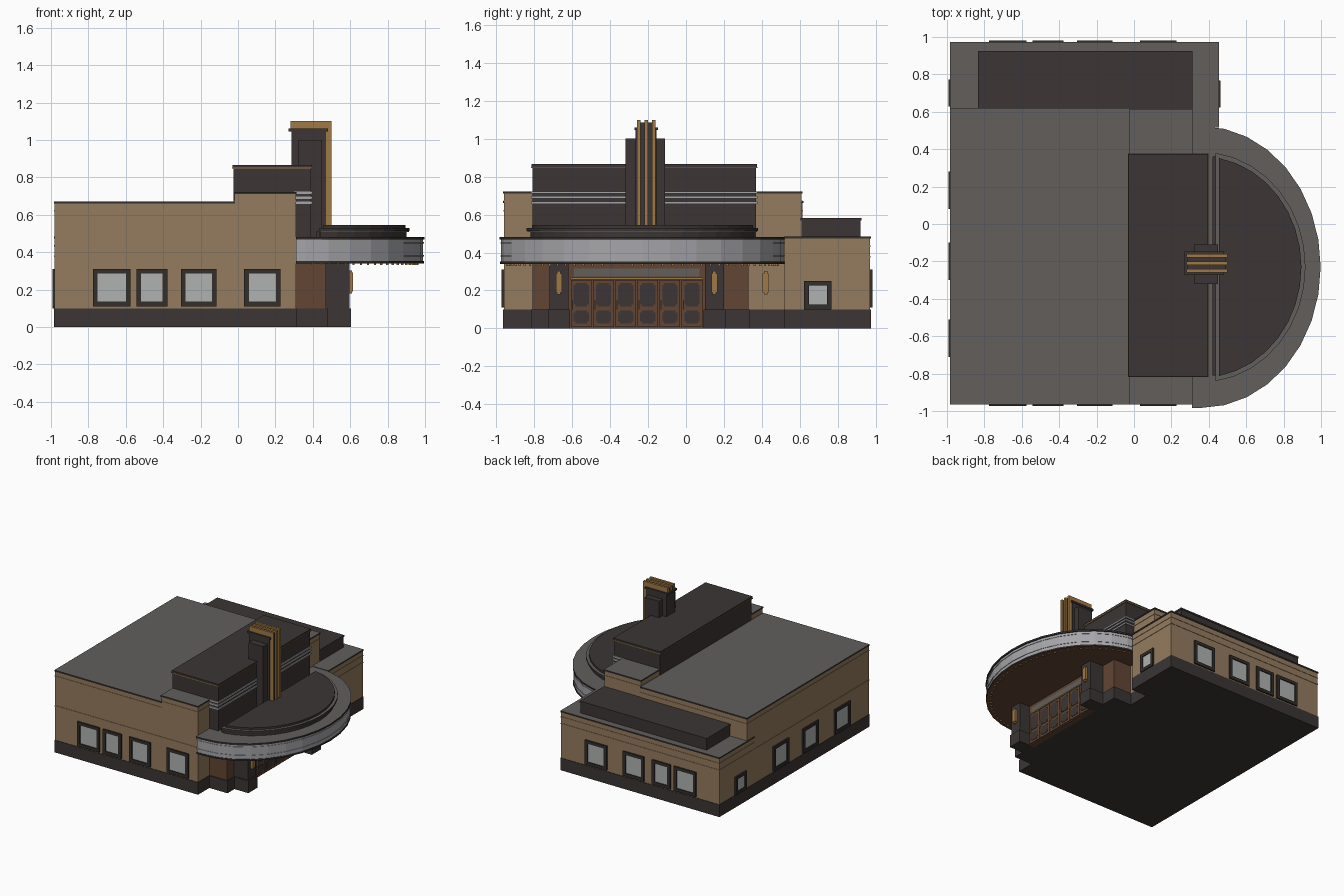
import bpy, bmesh, math

if "Cube" in bpy.data.objects:
    bpy.data.objects.remove(bpy.data.objects["Cube"])


def mat(name, r, g, b):
    lin = [((c / 255 + 0.055) / 1.055) ** 2.4 for c in (r, g, b)]
    m = bpy.data.materials.new(name)
    m.diffuse_color = (*lin, 1)
    m.use_nodes = True
    m.node_tree.nodes["Principled BSDF"].inputs["Base Color"].default_value = m.diffuse_color
    return m


TAN = mat("tan_stucco", 149, 123, 95)
ROOF = mat("roof_grey", 98, 95, 92)
DARK = mat("dark_stone", 60, 53, 53)
SILVER = mat("silver_metal", 166, 165, 169)
GLASS = mat("pale_glass", 176, 178, 178)
GOLD = mat("gold_trim", 160, 122, 70)
WOOD = mat("brown_wood", 98, 69, 52)
FRAME = mat("window_frame", 50, 46, 43)


def prism(name, pts, z0, z1, side, top=None, bottom=None):
    """Extrude an outline; top and bottom faces may have their own colour."""
    bm = bmesh.new()
    lo = [bm.verts.new((x, y, z0)) for x, y in pts]
    hi = [bm.verts.new((x, y, z1)) for x, y in pts]
    n = len(pts)
    for i in range(n):
        j = (i + 1) % n
        bm.faces.new((lo[i], lo[j], hi[j], hi[i]))
    bm.faces.new(hi).material_index = 1
    bm.faces.new(lo[::-1]).material_index = 2
    bmesh.ops.recalc_face_normals(bm, faces=bm.faces)
    me = bpy.data.meshes.new(name)
    bm.to_mesh(me)
    bm.free()
    for m in (side, top or side, bottom or side):
        me.materials.append(m)
    ob = bpy.data.objects.new(name, me)
    bpy.context.collection.objects.link(ob)
    return ob


def box(name, x0, x1, y0, y1, z0, z1, side, top=None, bottom=None):
    return prism(name, [(x0, y0), (x1, y0), (x1, y1), (x0, y1)], z0, z1, side, top, bottom)


def plate(name, wall, plane, a0, a1, z0, z1, t, m):
    """Box of thickness t standing proud of a wall facing wall = '-x', '+x', '-y', '+y'."""
    s = 1 if wall[0] == '+' else -1
    d = sorted((plane - s * 0.005, plane + s * t))
    if wall[1] == 'x':
        box(name, d[0], d[1], a0, a1, z0, z1, m)
    else:
        box(name, a0, a1, d[0], d[1], z0, z1, m)


def window(name, wall, plane, c, w, z0, z1):
    a, b, f = c - w / 2, c + w / 2, 0.025
    plate(name + "_glass", wall, plane, a + f, b - f, z0 + f, z1 - f, 0.004, GLASS)
    plate(name + "_jamb_a", wall, plane, a, a + f, z0, z1, 0.012, FRAME)
    plate(name + "_jamb_b", wall, plane, b - f, b, z0, z1, 0.012, FRAME)
    plate(name + "_head", wall, plane, a + f, b - f, z1 - f, z1, 0.012, FRAME)
    plate(name + "_sill", wall, plane, a + f, b - f, z0, z0 + f, 0.012, FRAME)


def block(name, x0, x1, y0, y1, z1):
    """Walled volume with plinth, raised courses and a dark coping."""
    box(name + "_walls", x0, x1, y0, y1, 0.05, z1 - 0.012, TAN)
    e = 0.004
    box(name + "_plinth", x0 - e, x1 + e, y0 - e, y1 + e, 0, 0.1, DARK)
    for z in (0.375, z1 - 0.055):
        box(name + "_course", x0 - 0.003, x1 + 0.003, y0 - 0.003, y1 + 0.003, z, z + 0.008, TAN)
    box(name + "_coping", x0 - e, x1 + e, y0 - e, y1 + e, z1 - 0.012, z1, FRAME, ROOF)


# Main masses
block("auditorium", -0.98, -0.02, -0.96, 0.615, 0.672)
block("front_hall", -0.02, 0.31, -0.96, 0.61, 0.722)
block("side_wing", -0.98, 0.45, 0.52, 0.97, 0.485)
box("wing_roof_box", -0.83, 0.31, 0.6, 0.92, 0.47, 0.58, DARK)
box("wing_roof_box_lip", -0.834, 0.314, 0.6, 0.924, 0.57, 0.583, DARK)

# Dark upper storey with silver bands
box("upper_storey", -0.025, 0.39, -0.81, 0.37, 0.4, 0.86, DARK)
box("upper_coping", -0.03, 0.395, -0.815, 0.375, 0.852, 0.866, DARK)
box("upper_gold_line", -0.033, 0.398, -0.818, 0.378, 0.846, 0.852, GOLD)
for z in (0.657, 0.685, 0.71):
    box("silver_band", 0.3, 0.398, -0.818, 0.378, z, z + 0.013, SILVER)

# Sign tower with wrapped fins
box("tower_shoulders", 0.32, 0.45, -0.32, -0.11, 0.45, 1.0, DARK)
box("tower_core", 0.285, 0.47, -0.265, -0.155, 0.45, 1.06, DARK)
box("tower_cap", 0.27, 0.48, -0.272, -0.148, 1.045, 1.06, DARK)
for y in (-0.25, -0.21, -0.17):
    box("fin_upright", 0.46, 0.5, y - 0.009, y + 0.009, 0.5, 1.1, GOLD)
    box("fin_top", 0.28, 0.46, y - 0.009, y + 0.009, 1.055, 1.1, GOLD)
box("fin_backing", 0.285, 0.488, -0.25, -0.17, 0.5, 1.085, DARK)


# Rounded canopy
def arc(back, rx, ry, n=16, cx=0.36, cy=-0.23):
    a0 = math.acos(min(1, (back - cx) / rx)) if back > cx else math.pi / 2
    pts = [(cx + rx * math.cos(-a0 + 2 * a0 * i / n), cy + ry * math.sin(-a0 + 2 * a0 * i / n))
           for i in range(n + 1)]
    if back < cx:
        pts = [(back, cy - ry)] + pts + [(back, cy + ry)]
    return pts


prism("canopy_bottom_rim", arc(0.31, 0.635, 0.75), 0.34, 0.352, FRAME, DARK, WOOD)
prism("canopy_fascia", arc(0.31, 0.63, 0.745), 0.35, 0.47, SILVER)
for z in (0.378, 0.447):
    prism("canopy_fascia_line", arc(0.31, 0.634, 0.749), z, z + 0.006, SILVER)
prism("canopy_top_rim", arc(0.31, 0.638, 0.753), 0.468, 0.482, FRAME, ROOF)
prism("canopy_upper_step", arc(0.44, 0.54, 0.595), 0.48, 0.51, DARK)
prism("canopy_upper_gold", arc(0.44, 0.553, 0.612), 0.508, 0.514, GOLD)
prism("canopy_upper_lip", arc(0.435, 0.557, 0.616), 0.514, 0.53, DARK, ROOF)
prism("canopy_upper_top", arc(0.455, 0.535, 0.592), 0.53, 0.546, DARK)
box("canopy_back_rail", 0.42, 0.435, -0.81, 0.36, 0.48, 0.51, DARK)
for x, y in arc(0.4, 0.6, 0.715, 40):
    box("canopy_bulb", x - 0.006, x + 0.006, y - 0.006, y + 0.006, 0.33, 0.342, GOLD)

# Entrance under the canopy
box("entrance_wall", 0.3, 0.47, -0.81, 0.33, 0.05, 0.345, WOOD)
box("entrance_plinth", 0.3, 0.478, -0.818, 0.338, 0, 0.1, DARK)
for y in (-0.67, 0.15):
    box("entrance_pillar", 0.46, 0.595, y - 0.05, y + 0.05, 0.05, 0.345, DARK)
    box("pillar_plinth", 0.46, 0.603, y - 0.058, y + 0.058, 0, 0.1, DARK)


def lamp(x, y):
    box("wall_lamp", x - 0.005, x + 0.02, y - 0.016, y + 0.016, 0.19, 0.29, GOLD)
    box("wall_lamp_core", x - 0.005, x + 0.015, y - 0.009, y + 0.009, 0.178, 0.302, GOLD)


lamp(0.595, -0.67)
lamp(0.595, 0.15)
lamp(0.312, 0.42)

# Row of six doors with glazed transom
Y0, DW = -0.61, 0.1167
box("door_surround", 0.46, 0.5, -0.62, 0.1, 0, 0.345, WOOD)
plate("transom_glass", '+x', 0.5, -0.59, 0.07, 0.275, 0.315, 0.004, ROOF)
plate("transom_bar", '+x', 0.5, -0.61, 0.09, 0.258, 0.268, 0.012, GOLD)
for i in range(6):
    a = Y0 + i * DW
    plate("door_leaf", '+x', 0.5, a + 0.004, a + DW - 0.004, 0.008, 0.255, 0.008, WOOD)
    for z0, z1 in ((0.025, 0.095), (0.115, 0.24)):
        # chamfered dark panels
        ob = plate("door_panel", '+x', 0.508, a + 0.028, a + DW - 0.028, z0, z1, 0.003, DARK)
        plate("door_panel_wide", '+x', 0.508, a + 0.018, a + DW - 0.018, z0 + 0.012, z1 - 0.012, 0.003, DARK)
    plate("door_pull", '+x', 0.508, a + 0.01, a + 0.015, 0.1, 0.15, 0.01, GOLD)

# Windows on all sides
for c, w in ((-0.675, 0.2), (-0.46, 0.165), (-0.21, 0.19), (0.13, 0.195)):
    window("front_window", '-y', -0.96, c, w, 0.11, 0.31)
    window("back_window", '+y', 0.97, c, w, 0.11, 0.31)
for c in (0.18, -0.2, -0.61):
    window("left_window", '-x', -0.98, c, 0.2, 0.11, 0.31)
window("left_small_window", '-x', -0.98, 0.7, 0.145, 0.1, 0.25)
window("right_small_window", '+x', 0.45, 0.695, 0.145, 0.1, 0.25)
